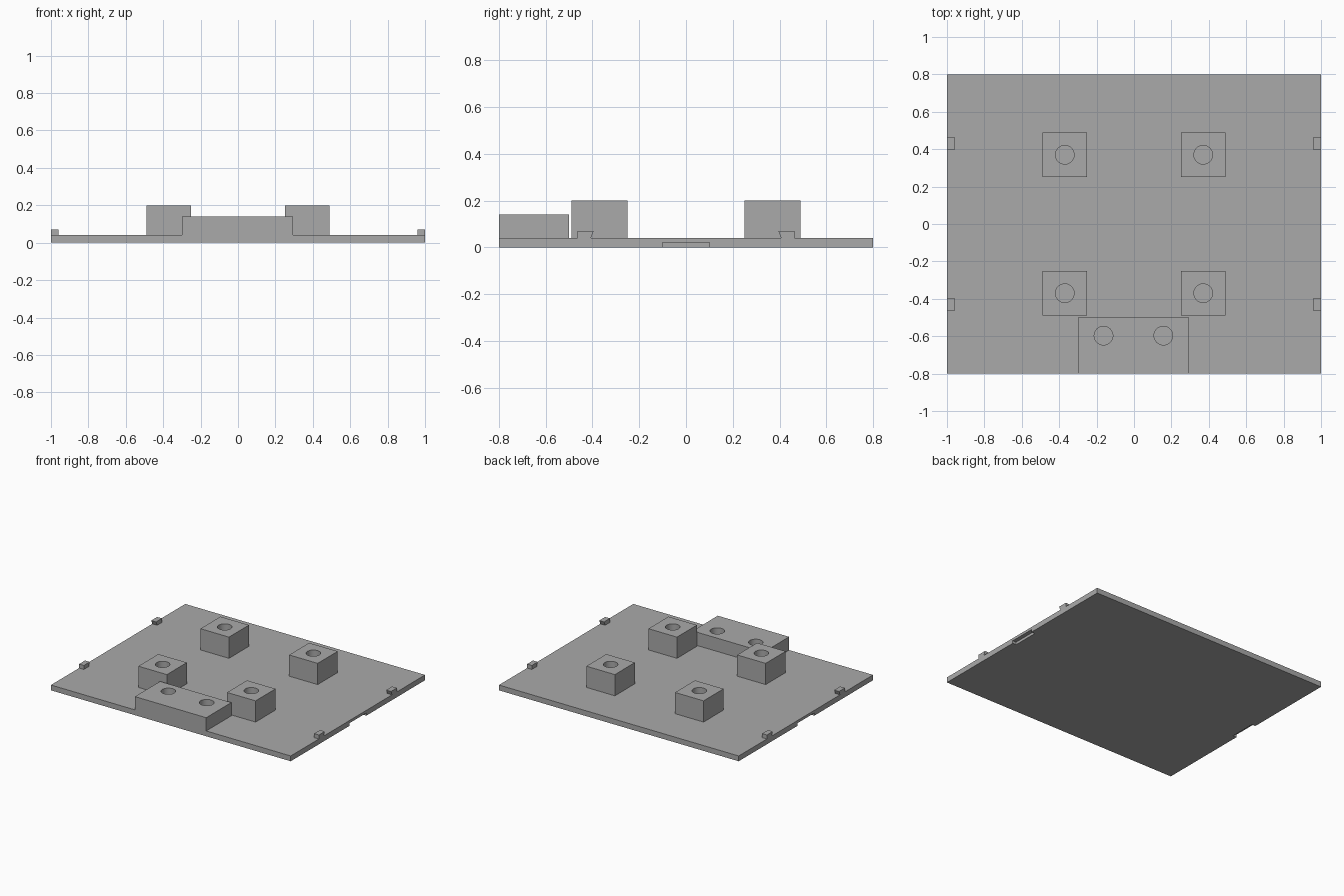
import bpy, bmesh, math
from mathutils import Vector

if "Cube" in bpy.data.objects:
    bpy.data.objects.remove(bpy.data.objects["Cube"], do_unlink=True)

grey = bpy.data.materials.new("plain grey")
grey.use_nodes = True
grey.diffuse_color = (0.4, 0.4, 0.4, 1)
grey.node_tree.nodes["Principled BSDF"].inputs["Base Color"].default_value = (0.4, 0.4, 0.4, 1)

PLATE_TOP = 0.04


def finish(bm, name):
    bmesh.ops.recalc_face_normals(bm, faces=bm.faces)
    mesh = bpy.data.meshes.new(name)
    bm.to_mesh(mesh)
    bm.free()
    mesh.materials.append(grey)
    obj = bpy.data.objects.new(name, mesh)
    bpy.context.collection.objects.link(obj)
    return obj


def box(name, low, high):
    bm = bmesh.new()
    bmesh.ops.create_cube(bm, size=1)
    low, high = Vector(low), Vector(high)
    for v in bm.verts:
        v.co = (low + high) / 2 + v.co * (high - low)
    return finish(bm, name)


def add_loop(bm, points):
    verts = [bm.verts.new(p) for p in points]
    return [bm.edges.new((a, b)) for a, b in zip(verts, verts[1:] + verts[:1])]


def drilled_block(name, x0, x1, y0, y1, top, holes, radius=0.05, sides=32):
    """Block standing on the plate, with round holes running down to the plate."""
    bm = bmesh.new()
    edges = add_loop(bm, [(x0, y0, top), (x1, y0, top), (x1, y1, top), (x0, y1, top)])
    for hx, hy in holes:
        angles = [2 * math.pi * i / sides for i in range(sides)]
        edges += add_loop(bm, [(hx + radius * math.cos(a), hy + radius * math.sin(a), top)
                               for a in angles])
    bmesh.ops.triangle_fill(bm, edges=edges, use_beauty=True, normal=(0, 0, 1))
    rim = [e for e in bm.edges if e.is_boundary]
    walls = bmesh.ops.extrude_edge_only(bm, edges=rim)["geom"]
    for v in walls:
        if isinstance(v, bmesh.types.BMVert):
            v.co.z = PLATE_TOP
    obj = finish(bm, name)
    bpy.ops.object.select_all(action="DESELECT")
    obj.select_set(True)
    bpy.context.view_layer.objects.active = obj
    bpy.ops.object.shade_smooth_by_angle(angle=math.radians(30))


def clip(name, sx, sy):
    """Small hook at the plate's edge, undercut on the side facing the middle."""
    bm = bmesh.new()
    profile = [(0.465, PLATE_TOP), (0.465, 0.07), (0.395, 0.07), (0.407, PLATE_TOP)]
    face = bm.faces.new([bm.verts.new((sx, sy * y, z)) for y, z in profile])
    geom = bmesh.ops.extrude_face_region(bm, geom=[face], use_keep_orig=True)["geom"]
    for v in geom:
        if isinstance(v, bmesh.types.BMVert):
            v.co.x = sx * 0.96
    finish(bm, name)


# Base plate with a shallow notch under each side edge
plate = box("base_plate", (-1, -0.8, 0), (1, 0.8, PLATE_TOP))
bpy.context.view_layer.objects.active = plate
for side in (-1, 1):
    cutter = box("notch_cutter", (side * 1.0 - 0.03, -0.1, -0.02), (side * 1.0 + 0.03, 0.1, 0.02))
    cutter.hide_render = True
    cut = plate.modifiers.new("notch", "BOOLEAN")
    cut.operation, cut.solver, cut.object = "DIFFERENCE", "EXACT", cutter
    bpy.ops.object.modifier_apply(modifier=cut.name)
    bpy.data.objects.remove(cutter, do_unlink=True)

# Four drilled standoffs and four edge clips
for sx, side in ((1, "left"), (-1, "right")):
    for sy, end in ((-1, "front"), (1, "back")):
        cx, cy, half = 0.37 * sx, 0.37 * sy, 0.119
        drilled_block(f"{end}_{side}_standoff", cx - half, cx + half, cy - half, cy + half,
                      0.2, [(cx, cy)])
        clip(f"{end}_{side}_clip", sx, sy)

# Wide front block with two holes
drilled_block("front_block", -0.3, 0.295, -0.8, -0.5, 0.14, [(-0.163, -0.597), (0.157, -0.597)])
